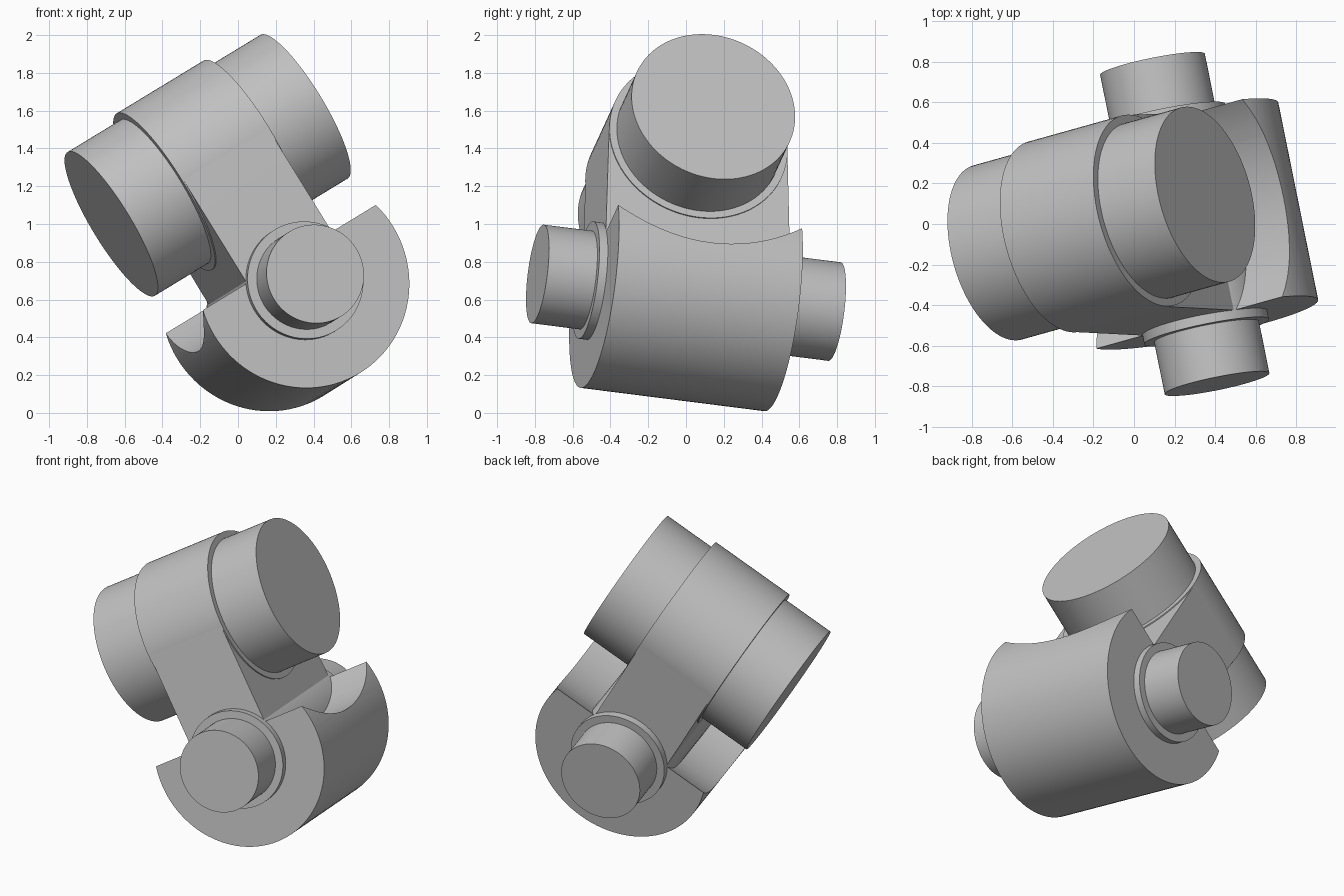
import bpy, bmesh, math
from mathutils import Vector, Matrix

cube = bpy.data.objects.get("Cube")
if cube:
    bpy.data.objects.remove(cube)

grey = bpy.data.materials.new("plain_grey")
grey.use_nodes = True
colour = (0.53, 0.53, 0.53, 1)
grey.diffuse_color = colour
grey.node_tree.nodes["Principled BSDF"].inputs["Base Color"].default_value = colour

# Tilted frame of the joint: X along the barrel, Y along the pins, Z from pins to barrel
x_axis = Vector((0.831, 0.232, 0.505)).normalized()
y_axis = Vector((-0.198, 0.972, -0.124))
y_axis = (y_axis - x_axis * y_axis.dot(x_axis)).normalized()
z_axis = x_axis.cross(y_axis)
frame = Matrix((x_axis, y_axis, z_axis)).transposed().to_4x4()
frame.translation = (0.25, 0, 0.636)

TURN = {"X": Matrix.Rotation(math.pi / 2, 4, "Y"),
        "Y": Matrix.Rotation(math.pi / 2, 4, "X")}
BARREL_Z = 0.79


def finish(name, bm):
    bmesh.ops.recalc_face_normals(bm, faces=bm.faces)
    mesh = bpy.data.meshes.new(name)
    bm.to_mesh(mesh)
    bm.free()
    mesh.materials.append(grey)
    obj = bpy.data.objects.new(name, mesh)
    obj.matrix_world = frame
    bpy.context.collection.objects.link(obj)
    return obj


def select(obj):
    bpy.ops.object.select_all(action="DESELECT")
    obj.select_set(True)
    bpy.context.view_layer.objects.active = obj


def smooth(obj):
    select(obj)
    bpy.ops.object.shade_smooth_by_angle(angle=math.radians(25))


def cylinder(name, axis, radius, half, height=0.0):
    bm = bmesh.new()
    bmesh.ops.create_cone(bm, cap_ends=True, segments=96, radius1=radius, radius2=radius,
                          depth=2 * half,
                          matrix=Matrix.Translation((0, 0, height)) @ TURN[axis])
    return finish(name, bm)


# Barrel, its collar, the pins and their bosses
for part in (("barrel", "X", 0.445, 0.614, BARREL_Z),
             ("barrel_collar", "X", 0.485, 0.277, BARREL_Z),
             ("pivot_pins", "Y", 0.263, 0.808),
             ("pin_bosses", "Y", 0.313, 0.545)):
    smooth(cylinder(*part))

# Link: round head over the barrel, slightly flared flat sides down to the pins
bm = bmesh.new()
steps = 48
profile = [(0.485 * math.cos(math.pi * i / steps),
            BARREL_Z + 0.485 * math.sin(math.pi * i / steps)) for i in range(steps + 1)]
profile += [(-0.507, -0.1), (0.507, -0.1)]
side = bm.faces.new([bm.verts.new((-0.27, y, z)) for y, z in profile])
grown = bmesh.ops.extrude_face_region(bm, geom=[side])["geom"]
bmesh.ops.translate(bm, vec=(0.54, 0, 0),
                    verts=[v for v in grown if isinstance(v, bmesh.types.BMVert)])
# Keep the closing side face
if not any(f.normal.length and all(v.co.x < 0 for v in f.verts) for f in bm.faces):
    bm.faces.new([v for v in bm.verts if v.co.x < 0])
smooth(finish("link", bm))

# Cradle: a drum hollowed by a wide round clearance about the barrel
cradle = cylinder("cradle", "Y", 0.57, 0.5)
cutter = cylinder("cradle_cutter", "X", 0.815, 1.0, BARREL_Z)
cutter.hide_render = True
cut = cradle.modifiers.new("hollow", "BOOLEAN")
cut.operation = "DIFFERENCE"
cut.solver = "EXACT"
cut.object = cutter
select(cradle)
bpy.ops.object.modifier_apply(modifier=cut.name)
bpy.data.objects.remove(cutter)
smooth(cradle)
